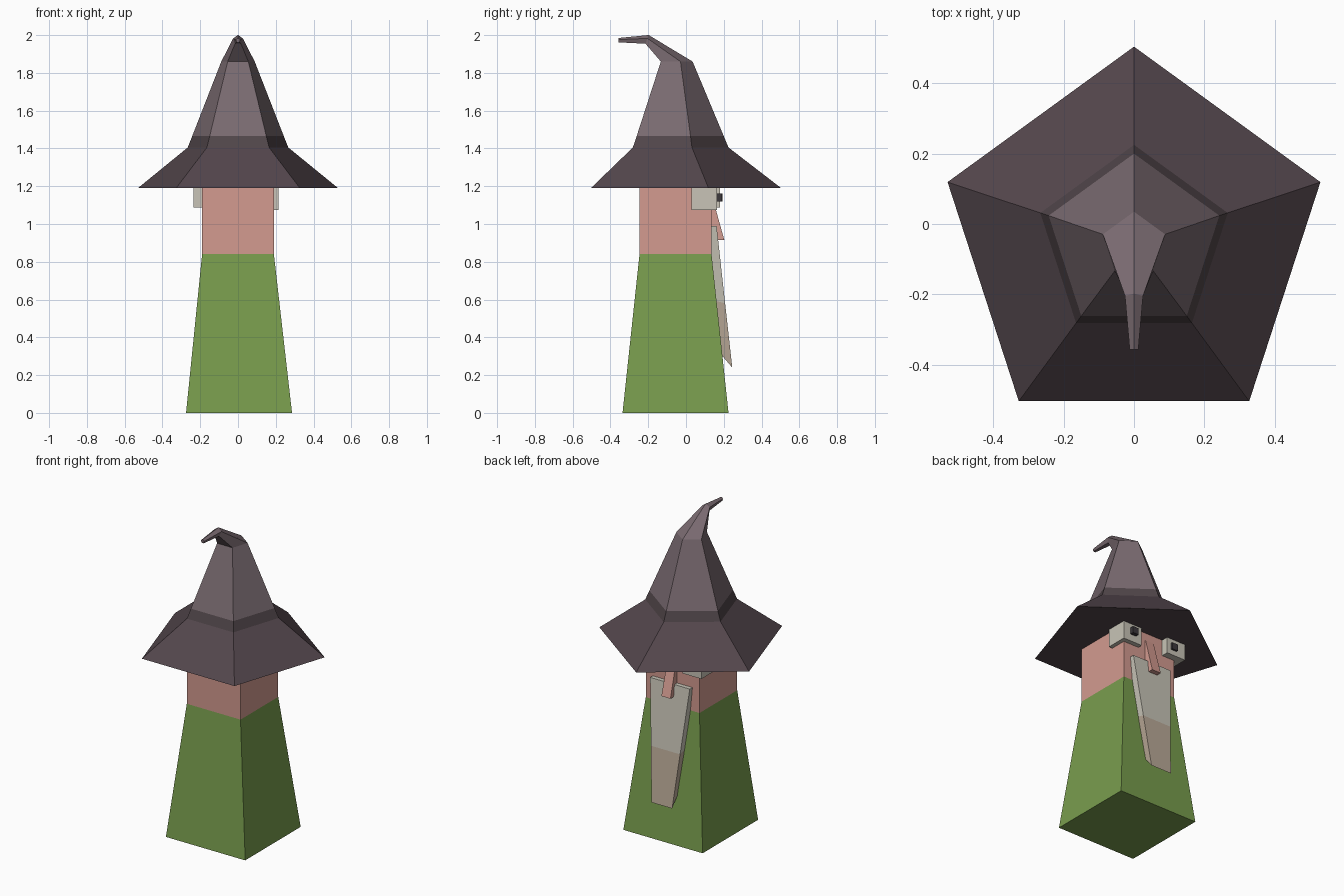
import bpy, bmesh, math

if "Cube" in bpy.data.objects:
    bpy.data.objects.remove(bpy.data.objects["Cube"])


def srgb(hexcol):
    out = []
    for i in (0, 2, 4):
        c = int(hexcol[i:i + 2], 16) / 255
        out.append(c / 12.92 if c <= 0.04045 else ((c + 0.055) / 1.055) ** 2.4)
    return (*out, 1.0)


def material(name, hexcol):
    m = bpy.data.materials.new(name)
    m.diffuse_color = srgb(hexcol)
    m.use_nodes = True
    m.node_tree.nodes["Principled BSDF"].inputs["Base Color"].default_value = m.diffuse_color
    return m


GREEN = material("robe green", "789C4D")
SKIN = material("skin pink", "D39B90")
BEARD = material("beard grey", "C8C4B7")
BEARD_TIP = material("beard tan", "BAAA98")
EYE = material("eye white", "C8C4B7")
PUPIL = material("pupil dark", "3C383C")
CROWN = material("hat crown", "7A6B71")
BRIM = material("hat brim", "53464C")
BAND = material("hat band", "51464A")


def loft(name, rings, mats):
    """Join rings of equal size; mats holds one material per section."""
    mesh = bpy.data.meshes.new(name)
    slots = list(dict.fromkeys(mats))
    for m in slots:
        mesh.materials.append(m)
    bm = bmesh.new()
    vs = [[bm.verts.new(p) for p in ring] for ring in rings]
    n = len(vs[0])
    for k, m in enumerate(mats):
        for i in range(n):
            j = (i + 1) % n
            f = bm.faces.new((vs[k][i], vs[k][j], vs[k + 1][j], vs[k + 1][i]))
            f.material_index = slots.index(m)
    bm.faces.new(vs[0][::-1]).material_index = slots.index(mats[0])
    bm.faces.new(vs[-1]).material_index = slots.index(mats[-1])
    bmesh.ops.recalc_face_normals(bm, faces=bm.faces[:])
    bm.to_mesh(mesh)
    bm.free()
    ob = bpy.data.objects.new(name, mesh)
    bpy.context.collection.objects.link(ob)
    return ob


def rect(x0, x1, y0, y1, z):
    return [(x0, y0, z), (x1, y0, z), (x1, y1, z), (x0, y1, z)]


def box(name, x0, x1, y0, y1, z0, z1, mat):
    return loft(name, [rect(x0, x1, y0, y1, z0), rect(x0, x1, y0, y1, z1)], [mat])


def slab(w, yf, zf, yb, zb):
    return [(-w, yb, zb), (w, yb, zb), (w, yf, zf), (-w, yf, zf)]


def pentagon(r, yc, zc, tilt=0.0):
    """Five-sided ring with one corner towards +y, tilted about x."""
    pts = []
    for i in range(5):
        a = math.pi / 2 + i * math.tau / 5
        d = r * math.sin(a)
        pts.append((r * math.cos(a), yc + d * math.cos(tilt), zc + d * math.sin(tilt)))
    return pts


# Robe and head
loft("robe", [rect(-0.275, 0.286, -0.336, 0.225, 0),
              rect(-0.19, 0.19, -0.246, 0.135, 0.84)], [GREEN])
box("head", -0.19, 0.19, -0.246, 0.135, 0.84, 1.2, SKIN)

# Hat: brim, band, crown and bent tip
loft("hat", [pentagon(0.557, -0.053, 1.19),
             pentagon(0.28, -0.055, 1.405),
             pentagon(0.255, -0.055, 1.465),
             pentagon(0.093, -0.058, 1.86),
             pentagon(0.027, -0.207, 1.975, math.radians(70)),
             pentagon(0.0128, -0.357, 1.972, math.radians(90))],
     [BRIM, BAND, CROWN, CROWN, CROWN])

# Beard hanging in front of the face side, with a darker tip
loft("beard", [slab(0.14, 0.162, 0.99, 0.115, 0.99),
               slab(0.103, 0.207, 0.58, 0.15, 0.595),
               slab(0.073, 0.245, 0.24, 0.185, 0.31)], [BEARD, BEARD_TIP])

# Nose
loft("nose", [slab(0.032, 0.203, 0.915, 0.13, 0.915),
              slab(0.03, 0.14, 1.14, 0.12, 1.14)], [SKIN])

# Slightly uneven eyes and pupils
for side, x0, y1, z0, px, py in (("right", 0.08, 0.165, 1.075, 0.145, 0.19),
                                 ("left", -0.235, 0.18, 1.087, -0.15, 0.192)):
    box(side + "_eye", x0, x0 + 0.135, y1 - 0.135, y1, z0, z0 + 0.13, EYE)
    box(side + "_pupil", px - 0.021, px + 0.021, y1 - 0.02, py, 1.12, 1.162, PUPIL)
